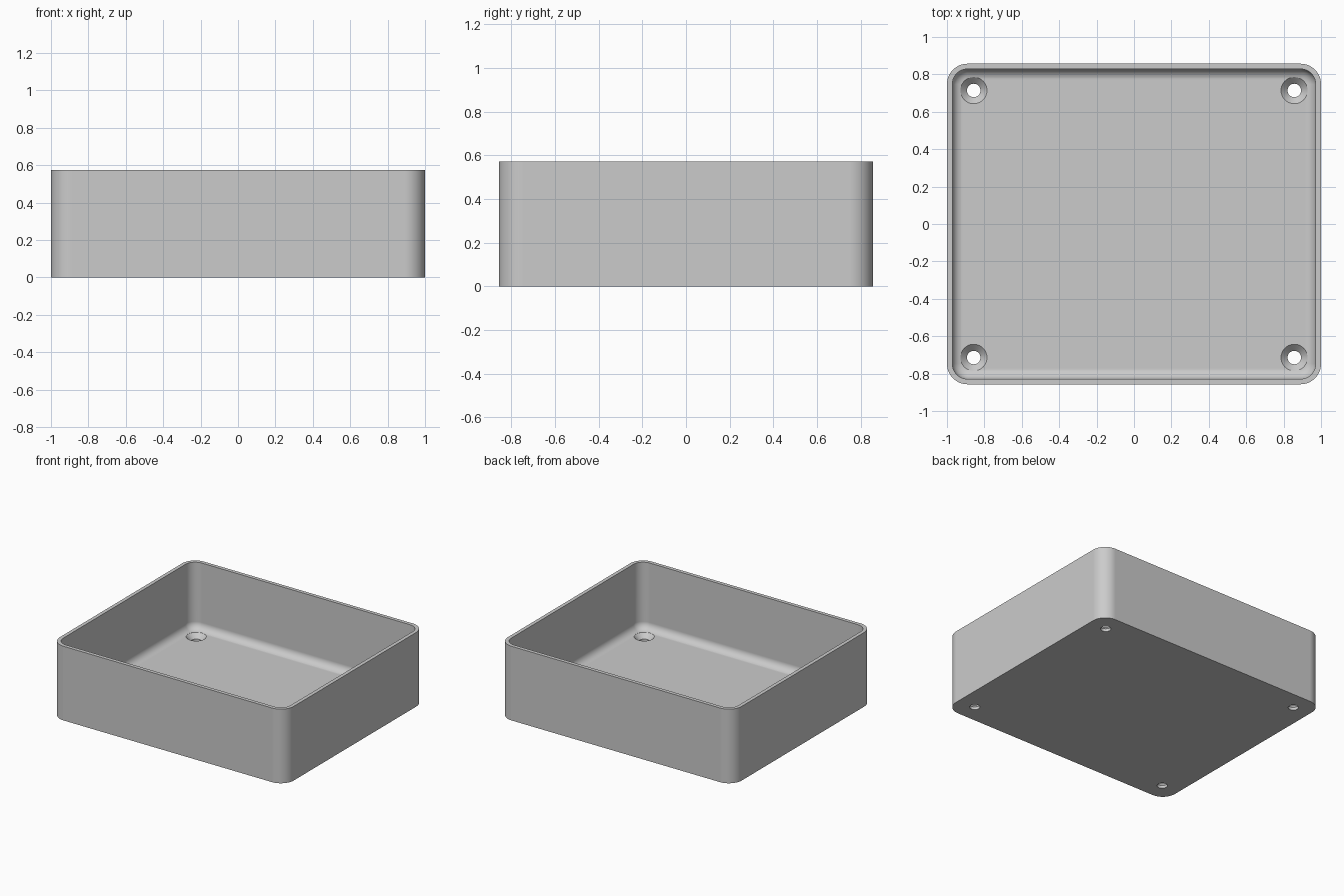
import bpy, bmesh
from math import sin, cos, pi

cube = bpy.data.objects.get("Cube")
if cube:
    bpy.data.objects.remove(cube, do_unlink=True)

HALF_X, HALF_Y, HEIGHT = 1.0, 0.857, 0.573
CORNER, WALL, FLOOR, FILLET = 0.11, 0.0286, 0.057, 0.057
HOLE_X, HOLE_Y = 0.857, 0.714
HOLE_R, HEAD_R = 0.036, 0.071
STEPS = 12

grey = bpy.data.materials.new("plain_grey")
grey.use_nodes = True
colour = (0.6, 0.6, 0.6, 1)
grey.diffuse_color = colour
grey.node_tree.nodes["Principled BSDF"].inputs["Base Color"].default_value = colour


def rounded_ring(bm, inset, z):
    """Rounded rectangle of vertices, drawn in from the outer outline."""
    r = CORNER - inset
    cx, cy = HALF_X - CORNER, HALF_Y - CORNER
    ring = []
    for q, (sx, sy) in enumerate([(1, 1), (-1, 1), (-1, -1), (1, -1)]):
        for i in range(STEPS + 1):
            a = (q + i / STEPS) * pi / 2
            ring.append(bm.verts.new((sx * cx + r * cos(a), sy * cy + r * sin(a), z)))
    return ring


def round_ring(bm, x, y, r, z, sides=48):
    return [bm.verts.new((x + r * cos(2 * pi * i / sides), y + r * sin(2 * pi * i / sides), z))
            for i in range(sides)]


def skin(bm, rings):
    """Join rings into a closed solid with a cap at each end."""
    for low, high in zip(rings, rings[1:]):
        for i in range(len(low)):
            j = (i + 1) % len(low)
            bm.faces.new((low[i], low[j], high[j], high[i]))
    bm.faces.new(rings[0][::-1])
    bm.faces.new(rings[-1])


def to_object(bm, name):
    bmesh.ops.recalc_face_normals(bm, faces=bm.faces)
    mesh = bpy.data.meshes.new(name)
    bm.to_mesh(mesh)
    bm.free()
    mesh.materials.append(grey)
    obj = bpy.data.objects.new(name, mesh)
    bpy.context.collection.objects.link(obj)
    return obj


# Open tray: outer wall, flat rim, inner wall, then a fillet down to the floor
bm = bmesh.new()
rings = [rounded_ring(bm, 0, 0), rounded_ring(bm, 0, HEIGHT), rounded_ring(bm, WALL, HEIGHT)]
for i in range(9):
    a = i / 8 * pi / 2
    rings.append(rounded_ring(bm, WALL + FILLET * (1 - cos(a)), FLOOR + FILLET * (1 - sin(a))))
skin(bm, rings)
tray = to_object(bm, "tray")

# Countersunk screw holes through the floor
bm = bmesh.new()
sink = FLOOR - (HEAD_R - HOLE_R)
for sx in (-1, 1):
    for sy in (-1, 1):
        profile = [(HOLE_R, -0.05), (HOLE_R, sink), (HEAD_R, FLOOR), (HEAD_R, 0.2)]
        skin(bm, [round_ring(bm, sx * HOLE_X, sy * HOLE_Y, r, z) for r, z in profile])
cutter = to_object(bm, "screw_hole_cutter")
cutter.hide_render = True

bpy.ops.object.select_all(action="DESELECT")
bpy.context.view_layer.objects.active = tray
tray.select_set(True)
cut = tray.modifiers.new("screw_holes", "BOOLEAN")
cut.operation = "DIFFERENCE"
cut.solver = "EXACT"
cut.object = cutter
bpy.ops.object.modifier_apply(modifier=cut.name)
bpy.data.objects.remove(cutter, do_unlink=True)

# Smooth corners and fillet, with crisp edges and flat large faces
bpy.ops.object.shade_smooth_by_angle(angle=pi / 6)
weighted = tray.modifiers.new("flat_face_normals", "WEIGHTED_NORMAL")
weighted.keep_sharp = True
